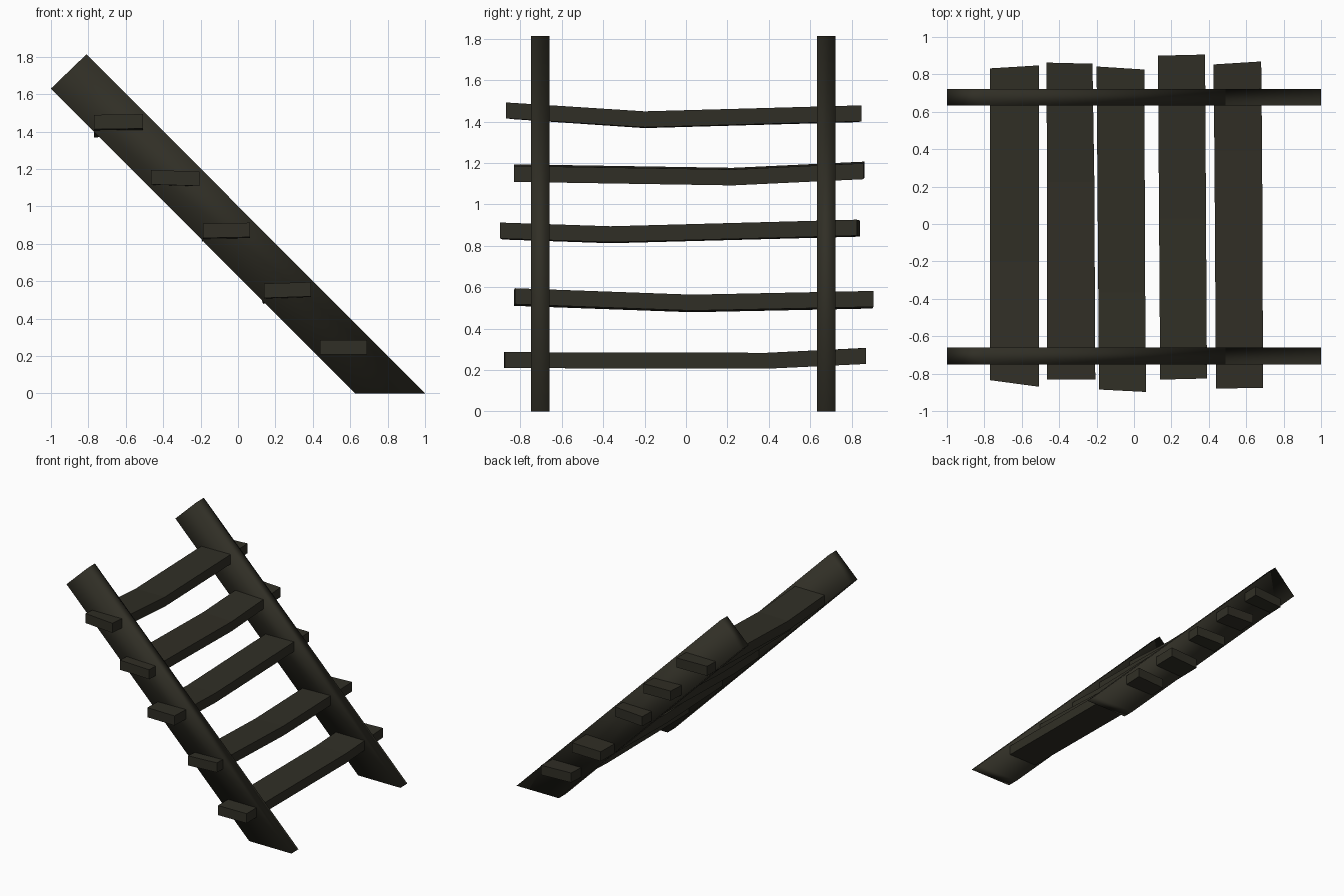
import bpy

if "Cube" in bpy.data.objects:
    bpy.data.objects.remove(bpy.data.objects["Cube"])

wood = bpy.data.materials.new("dark weathered wood")
wood.diffuse_color = (0.030, 0.028, 0.019, 1)
wood.use_nodes = True
wood.node_tree.nodes["Principled BSDF"].inputs["Base Color"].default_value = wood.diffuse_color


def make(name, rings, smooth=False):
    """Solid lofted through four-cornered cross-sections."""
    verts = [v for r in rings for v in r]
    n = len(rings)
    faces = [(3, 2, 1, 0), tuple(4 * (n - 1) + i for i in range(4))]
    for k in range(n - 1):
        for i in range(4):
            j = (i + 1) % 4
            faces.append((4*k + i, 4*k + j, 4*k + 4 + j, 4*k + 4 + i))
    mesh = bpy.data.meshes.new(name)
    mesh.from_pydata(verts, [], faces)
    mesh.materials.append(wood)
    obj = bpy.data.objects.new(name, mesh)
    bpy.context.collection.objects.link(obj)
    # consistent outward normals
    import bmesh
    bm = bmesh.new()
    bm.from_mesh(mesh)
    bmesh.ops.recalc_face_normals(bm, faces=bm.faces)
    bm.to_mesh(mesh)
    bm.free()
    for p in mesh.polygons:
        p.use_smooth = smooth
    return obj


# Slanted side rails, cut flat at the floor
profile = [(0.625, 0), (1.0, 0), (-0.81, 1.813), (-1.0, 1.63)]
for name, y0, y1 in (("front_rail", -0.75, -0.66), ("back_rail", 0.633, 0.723)):
    make(name, [[(x, y, z) for x, z in profile] for y in (y0, y1)], smooth=True)

# Sagging treads: each section is (x left, x right, y left, y right, z top)
# at the front end, the bend and the back end; then tilt across the width
treads = [
    ([(-.77, -.508, -.835, -.87, 1.491), (-.77, -.508, -.2, -.2, 1.448), (-.77, -.508, .832, .848, 1.477)], .004),
    ([(-.465, -.207, -.832, -.832, 1.190), (-.465, -.212, .225, .225, 1.173), (-.468, -.222, .863, .857, 1.203)], -.008),
    ([(-.187, .064, -.885, -.898, .910), (-.191, .06, -.365, -.365, .892), (-.2, .055, .842, .826, .924)], .005),
    ([(.14, .39, -.832, -.826, .591), (.134, .385, .03, .03, .560), (.128, .38, .9, .906, .578)], .008),
    ([(.438, .69, -.88, -.876, .286), (.43, .685, .39, .39, .283), (.424, .68, .853, .869, .306)], .0),
]
THICK = 0.077
for i, (secs, tilt) in enumerate(treads):
    rings = []
    for xl, xr, yl, yr, z in secs:
        zl, zr = z - tilt / 2, z + tilt / 2
        rings.append([(xl, yl, zl - THICK), (xr, yr, zr - THICK),
                      (xr, yr, zr), (xl, yl, zl)])
    make(f"tread_{i + 1}", rings)
